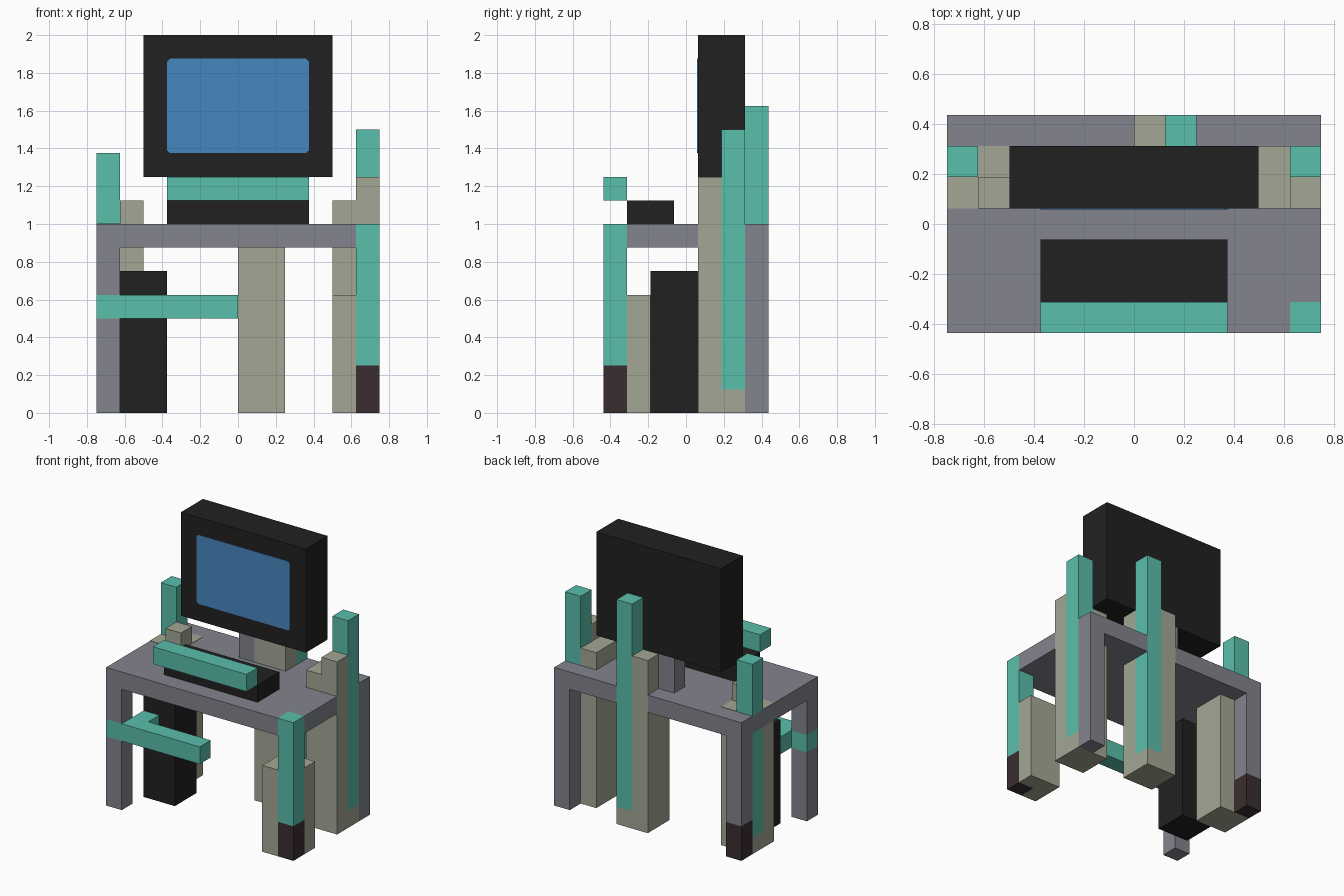
import bpy, bmesh

if "Cube" in bpy.data.objects:
    bpy.data.objects.remove(bpy.data.objects["Cube"])

U = 0.125          # grid step; x runs -6..6, y runs 0..7 (front to back), z runs 0..16


def material(name, rgb):
    lin = [((c / 255 + 0.055) / 1.055) ** 2.4 for c in rgb] + [1.0]
    m = bpy.data.materials.new(name)
    m.use_nodes = True
    m.diffuse_color = lin
    bsdf = next(n for n in m.node_tree.nodes if n.type == 'BSDF_PRINCIPLED')
    bsdf.inputs["Base Color"].default_value = lin
    return m


GREY = material("steel grey", (131, 133, 141))
TEAL = material("teal", (90, 191, 171))
BEIGE = material("beige", (163, 167, 148))
BLACK = material("black", (33, 33, 33))
BROWN = material("dark brown", (58, 45, 47))
BLUE = material("screen blue", (70, 135, 192))


def prism(name, outline, z0, z1, mat):
    """Extrude a counter-clockwise plan outline between two heights."""
    bm = bmesh.new()
    face = bm.faces.new([bm.verts.new((x * U, (y - 3.5) * U, z0 * U)) for x, y in outline])
    top = bmesh.ops.extrude_face_region(bm, geom=[face])["geom"]
    bmesh.ops.translate(bm, vec=(0, 0, (z1 - z0) * U),
                        verts=[v for v in top if isinstance(v, bmesh.types.BMVert)])
    bmesh.ops.recalc_face_normals(bm, faces=bm.faces)
    mesh = bpy.data.meshes.new(name)
    bm.to_mesh(mesh)
    bm.free()
    mesh.materials.append(mat)
    obj = bpy.data.objects.new(name, mesh)
    bpy.context.collection.objects.link(obj)
    return obj


def box(name, x, y, z, mat):
    plan = [(x[0], y[0]), (x[1], y[0]), (x[1], y[1]), (x[0], y[1])]
    return prism(name, plan, z[0], z[1], mat)


# Table top, notched where the columns pass through it
prism("table_top", [(-6, 0), (5, 0), (5, 1), (6, 1), (6, 4), (4, 4), (4, 6), (6, 6),
                    (6, 7), (2, 7), (2, 5), (0, 5), (0, 7), (-6, 7)], 7, 8, GREY)

# Table legs
box("back_left_leg", (5, 6), (6, 7), (0, 7), GREY)
box("back_right_leg", (-6, -5), (6, 7), (2, 7), GREY)
box("back_right_foot", (-6, -5), (6, 7), (0, 2), BROWN)
box("front_right_leg_lower", (-6, -5), (0, 1), (0, 4), GREY)
box("front_right_leg_upper", (-6, -5), (0, 1), (5, 7), GREY)
box("front_left_leg", (5, 6), (0, 1), (2, 8), TEAL)
box("front_left_foot", (5, 6), (0, 1), (0, 2), BROWN)

# Crossbar and its short branch to the computer case
box("crossbar", (-6, 0), (0, 1), (4, 5), TEAL)
box("crossbar_branch", (-5, -4), (1, 2), (4, 5), TEAL)

# Block around the front left leg
prism("front_left_block", [(4, 0), (5, 0), (5, 1), (6, 1), (6, 2), (4, 2)], 0, 5, BEIGE)

# Back left column with post
box("left_column_base", (4, 6), (4, 6), (0, 1), BEIGE)
prism("left_column", [(4, 4), (6, 4), (6, 5), (5, 5), (5, 6), (4, 6)], 1, 9, BEIGE)
box("left_column_step", (5, 6), (4, 5), (9, 10), BEIGE)
box("left_post", (5, 6), (5, 6), (1, 12), TEAL)

# Back right column with post, interrupted by the table top
right_plan = [(-6, 4), (-4, 4), (-4, 6), (-5, 6), (-5, 5), (-6, 5)]
box("right_column_base", (-6, -4), (4, 6), (0, 1), BEIGE)
prism("right_column", right_plan, 1, 7, BEIGE)
prism("right_column_cap", right_plan, 8, 8.02, BEIGE)
box("right_column_step", (-5, -4), (4, 5), (8.02, 9), BEIGE)
box("right_post_lower", (-6, -5), (5, 6), (1, 7), TEAL)
box("right_post_upper", (-6, -5), (5, 6), (8, 11), TEAL)

# Middle column behind the monitor
box("middle_column_base", (0, 2), (5, 7), (0, 1), BEIGE)
prism("middle_column", [(0, 5), (2, 5), (2, 6), (1, 6), (1, 7), (0, 7)], 1, 10, BEIGE)
box("middle_post", (1, 2), (6, 7), (1, 13), TEAL)

# Computer: case, keyboard, front bar, stand, monitor
box("computer_case", (-5, -3), (2, 4), (0, 6), BLACK)
box("keyboard", (-3, 3), (1, 3), (8, 9), BLACK)
box("front_bar", (-3, 3), (0, 1), (9, 10), TEAL)
box("monitor_stand", (-1, 0), (5, 6), (8, 10), GREY)
box("monitor", (-4, 4), (4, 6), (10, 16), BLACK)

# Screen plate with clipped corners, laid out flat and tipped upright
c = 0.12
quarter = [(3 - c, 2), (3, 2 - c)]
plan = [(3, 2 - c), (3 - c, 2), (c - 3, 2), (-3, 2 - c),
        (-3, c - 2), (c - 3, -2), (3 - c, -2), (3, c - 2)]
screen = prism("screen", [(x, y + 3.5) for x, y in plan], 0, 0.03, BLUE)
screen.rotation_euler = (1.5707963, 0, 0)
screen.location = (0, 0.5 * U, 13 * U)
